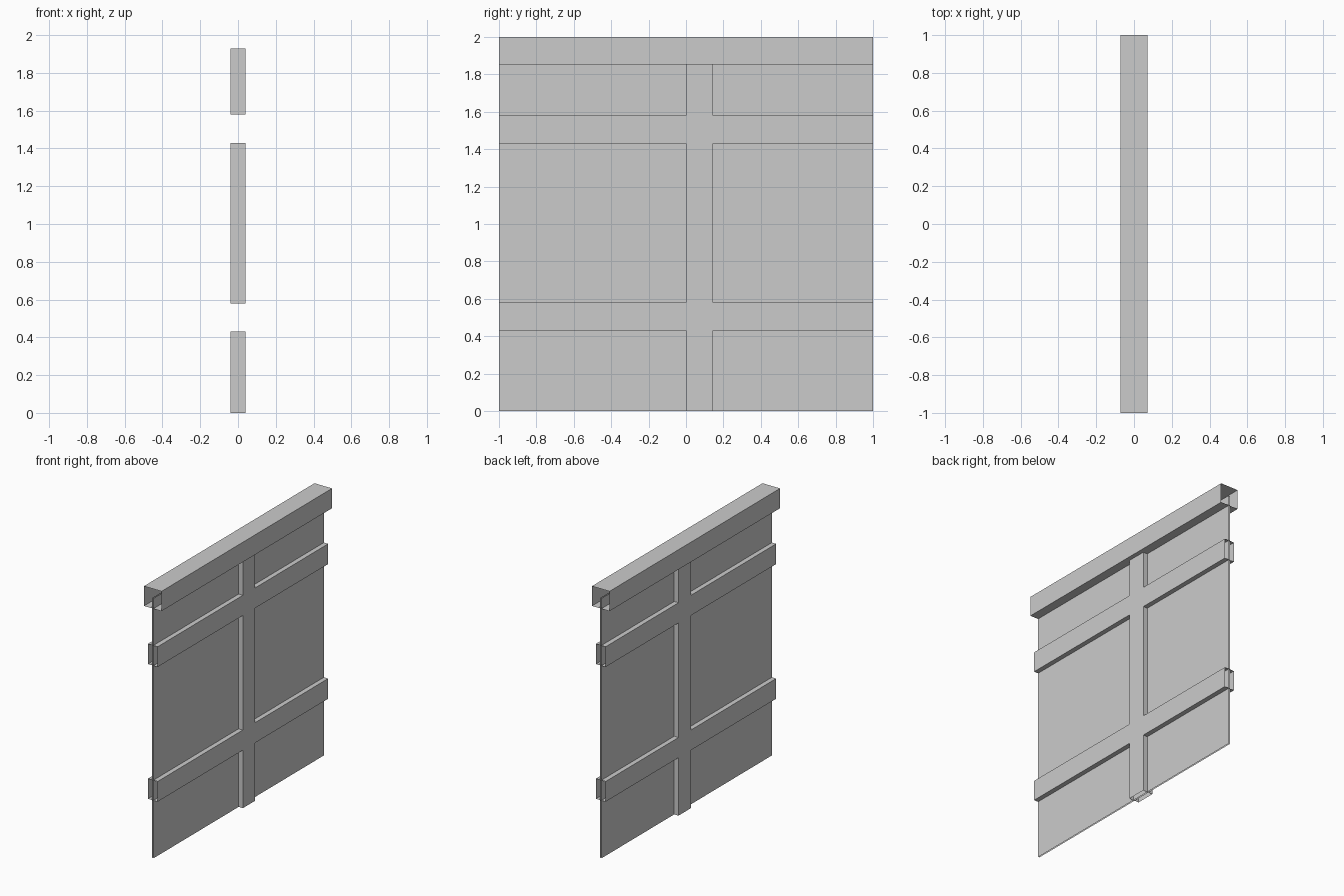
import bpy
import bmesh
from mathutils import Vector

cube = bpy.data.objects.get("Cube")
if cube:
    bpy.data.objects.remove(cube, do_unlink=True)

GREY = (0.6, 0.6, 0.6, 1.0)
grey = bpy.data.materials.new("light grey")
grey.use_nodes = True
grey.diffuse_color = GREY
grey.node_tree.nodes["Principled BSDF"].inputs["Base Color"].default_value = GREY

SHEET_X, BATTEN_X, CAP_X = 0.005, 0.04, 0.072
TOP = 1.93                                    # sheet and post end inside the cap
CAP_BOTTOM, CAP_TOP = 1.853, 2.0
YS = [-1, 0, 0.145, 1]                        # the post fills the middle column
ZS = [0, 0.43, 0.58, 1.43, 1.58, TOP]         # the rails fill the odd rows


def quad(bm, points, normal):
    """Add a face that points along the given normal."""
    face = bm.faces.new([bm.verts.new(p) for p in points])
    face.normal_update()
    if face.normal.dot(Vector(normal)) < 0:
        face.normal_flip()


def panel(bm, x, y0, y1, z0, z1, side):
    quad(bm, [(x, y0, z0), (x, y1, z0), (x, y1, z1), (x, y0, z1)], (side, 0, 0))


def shelf(bm, x0, x1, y0, y1, z, up):
    quad(bm, [(x0, y0, z), (x1, y0, z), (x1, y1, z), (x0, y1, z)], (0, 0, up))


def cheek(bm, x0, x1, y, z0, z1, way):
    quad(bm, [(x0, y, z0), (x1, y, z0), (x1, y, z1), (x0, y, z1)], (0, way, 0))


def finish(bm, name):
    """Weld the faces, merge the flat areas and make the object."""
    bmesh.ops.remove_doubles(bm, verts=bm.verts, dist=0.0001)
    bmesh.ops.dissolve_limit(bm, angle_limit=0.01, verts=bm.verts, edges=bm.edges)
    mesh = bpy.data.meshes.new(name)
    bm.to_mesh(mesh)
    bm.free()
    mesh.materials.append(grey)
    bpy.context.collection.objects.link(bpy.data.objects.new(name, mesh))


# Thin wall sheet, a skin on each side
bm = bmesh.new()
for side in (-1, 1):
    panel(bm, side * SHEET_X, -1, 1, 0, TOP, side)
finish(bm, "wall_sheet")

# Post and two rails joined into one raised frame per side, open at the ends
for side, name in ((1, "left_battens"), (-1, "right_battens")):
    bm = bmesh.new()
    x = side * BATTEN_X
    for row in range(len(ZS) - 1):
        z0, z1 = ZS[row], ZS[row + 1]
        for col in range(3):
            y0, y1 = YS[col], YS[col + 1]
            if col == 1 or row % 2:
                panel(bm, x, y0, y1, z0, z1, side)
            if col != 1 and row % 2:
                shelf(bm, 0, x, y0, y1, z0, -1)
                shelf(bm, 0, x, y0, y1, z1, 1)
        if row % 2 == 0:
            cheek(bm, 0, x, YS[1], z0, z1, -1)
            cheek(bm, 0, x, YS[2], z0, z1, 1)
    finish(bm, name)

# Hollow cap beam, open at both ends
bm = bmesh.new()
for side in (-1, 1):
    panel(bm, side * CAP_X, -1, 1, CAP_BOTTOM, CAP_TOP, side)
shelf(bm, -CAP_X, CAP_X, -1, 1, CAP_TOP, 1)
shelf(bm, -CAP_X, CAP_X, -1, 1, CAP_BOTTOM, -1)
finish(bm, "cap_beam")
